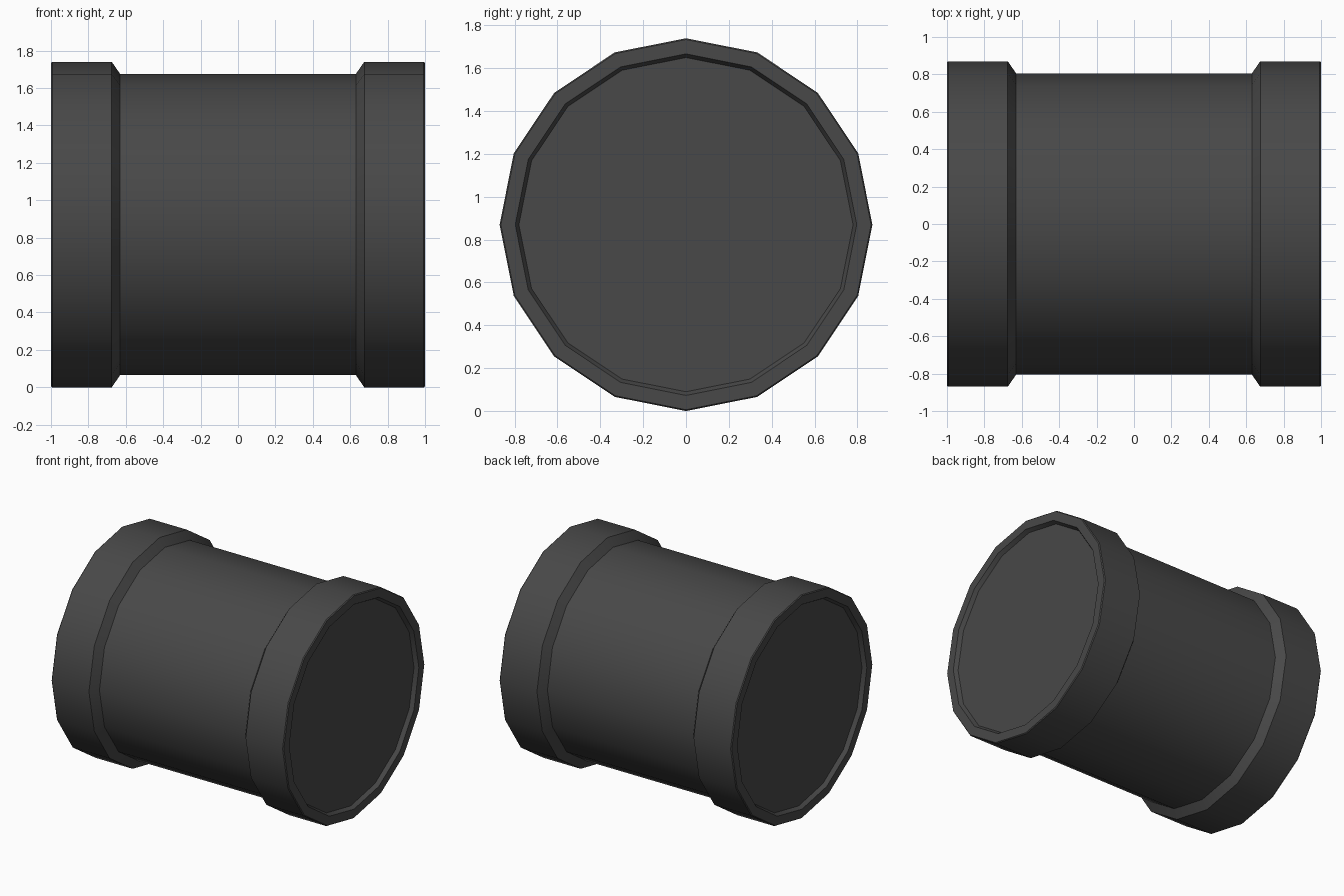
import bpy, bmesh, math

if "Cube" in bpy.data.objects:
    bpy.data.objects.remove(bpy.data.objects["Cube"])

SIDES = 16
AXIS_Z = 0.87

dark = bpy.data.materials.new("dark_grey")
dark.diffuse_color = (0.065, 0.065, 0.065, 1)
dark.use_nodes = True
dark.node_tree.nodes["Principled BSDF"].inputs["Base Color"].default_value = dark.diffuse_color


def lathe(name, profile, cap_last=False):
    """Revolve (x, radius) points about the horizontal x axis."""
    bm = bmesh.new()
    rings = []
    for x, r in profile:
        rings.append([bm.verts.new((x,
                                    r * math.cos(2 * math.pi * i / SIDES),
                                    r * math.sin(2 * math.pi * i / SIDES)))
                      for i in range(SIDES)])
    for a, b in zip(rings, rings[1:]):
        for i in range(SIDES):
            j = (i + 1) % SIDES
            bm.faces.new((a[i], a[j], b[j], b[i]))
    if cap_last:
        bm.faces.new(rings[-1])
    # make normals point outward
    bm.normal_update()
    bmesh.ops.recalc_face_normals(bm, faces=bm.faces[:])
    mesh = bpy.data.meshes.new(name)
    bm.to_mesh(mesh)
    bm.free()
    obj = bpy.data.objects.new(name, mesh)
    obj.location.z = AXIS_Z
    mesh.materials.append(dark)
    bpy.context.collection.objects.link(obj)
    bpy.ops.object.select_all(action='DESELECT')
    obj.select_set(True)
    bpy.context.view_layer.objects.active = obj
    bpy.ops.object.shade_smooth_by_angle(angle=math.radians(30))
    return obj


# main barrel
lathe("barrel", [(-0.64, 0.805), (0.64, 0.805)])

# end collars: sloped shoulder, wide band, rim and shallow recessed end face
collar = [(0.63, 0.805), (0.675, 0.87), (0.993, 0.87), (1.0, 0.864),
          (1.0, 0.797), (0.97, 0.78)]
for side, label in ((-1, "left"), (1, "right")):
    lathe(label + "_collar", [(side * x, r) for x, r in collar], cap_last=True)
